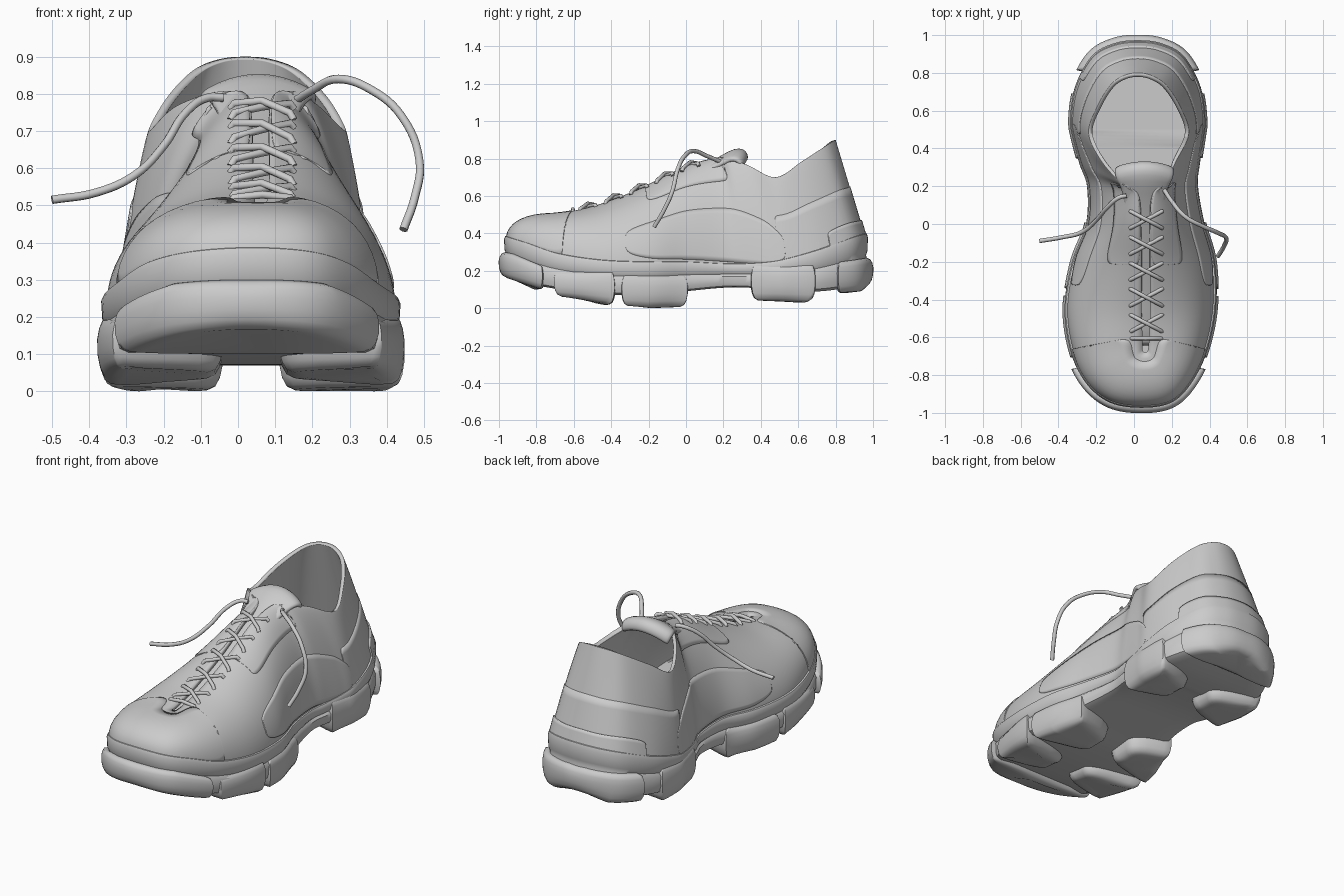
import bpy, bmesh, math
from mathutils import Vector

if "Cube" in bpy.data.objects:
    bpy.data.objects.remove(bpy.data.objects["Cube"])

# Stations from toe to heel:
# base y, left x, right x, sole bottom z, sole top z | opening y, left x, right x, z | wall roundness
ST = [
    (-.960, .04, .04, .17, .39, -.68, .06, .06, .505, .80),
    (-.935, -.12, .19, .16, .38, -.675, .05, .07, .505, .80),
    (-.84, -.24, .29, .13, .35, -.66, .045, .075, .508, .80),
    (-.68, -.32, .37, .10, .295, -.60, .045, .08, .52, .85),
    (-.45, -.355, .42, .075, .26, -.45, .04, .085, .56, 1.0),
    (-.20, -.315, .415, .07, .25, -.22, .04, .085, .65, 1.1),
    (0, -.24, .36, .09, .25, 0, .035, .085, .755, 1.15),
    (.20, -.235, .325, .11, .24, .16, .02, .10, .80, 1.2),
    (.32, -.275, .335, .11, .24, .21, -.06, .16, .805, 1.3),
    (.45, -.31, .355, .10, .25, .33, -.17, .22, .765, 1.5),
    (.55, -.325, .365, .09, .27, .48, -.24, .29, .70, 1.7),
    (.72, -.30, .34, .09, .32, .62, -.195, .245, .785, 1.8),
    (.88, -.215, .255, .11, .38, .735, -.125, .17, .86, 1.9),
    (.945, -.10, .14, .13, .40, .785, -.055, .095, .892, 2.0),
    (.96, .02, .02, .13, .405, .80, .02, .02, .90, 2.0),
]
right = [(r[2], r[0], r[3], r[4], r[7], r[5], r[8], r[9]) for r in ST]
left = [(r[1], r[0], r[3], r[4], r[6], r[5], r[8], r[9]) for r in ST]
RING = right + left[-2:0:-1]
K = len(RING)  # right side: s = 0..14, left side: s = 28 - t


def at(s):
    """Closed smooth interpolation of the stations."""
    i = math.floor(s)
    t = s - i
    a, b, c, d = (RING[(i + j) % K] for j in (-1, 0, 1, 2))
    return [.5 * (2*q + (r - p)*t + (2*p - 5*q + 4*r - w)*t*t + (3*q - p - 3*r + w)*t**3)
            for p, q, r, w in zip(a, b, c, d)]


def outline(s, off):
    """Plan outline moved outwards by off."""
    a, b, r = at(s - .15), at(s + .15), at(s)
    n = Vector((b[1] - a[1], a[0] - b[0])).normalized()
    return r[0] + n.x*off, r[1] + n.y*off


def surf(s, v):
    """Point on the upper: v = 0 at the sole, 1 at the opening."""
    r = at(s)
    th = min(max(v, 0), 1) * math.pi / 2
    a = 1 - max(math.cos(th), 0)**r[7]
    b = math.sin(th)**r[7]
    zb = r[3] - .04
    return Vector((r[0] + (r[4] - r[0])*a, r[1] + (r[5] - r[1])*a, zb + (r[6] - zb)*b))


def lerp_table(tab, y):
    for (a, p), (b, q) in zip(tab, tab[1:]):
        if y <= b:
            return p + (q - p) * max(0, (y - a) / (b - a))
    return tab[-1][1]


def build(name, rows, closed=True, caps="", thick=0, fix=False, angle=45):
    """Loft rows of points; caps: 'strip' bridges both halves, 'ngon' fills."""
    bm = bmesh.new()
    vs = [[bm.verts.new(p) for p in row] for row in rows]
    n = len(rows[0])
    for a, b in zip(vs, vs[1:]):
        for i in range(n if closed else n - 1):
            j = (i + 1) % n
            bm.faces.new((a[i], a[j], b[j], b[i]))
    for row in (vs[0], vs[-1]):
        if caps == "ngon":
            bm.faces.new(row)
        elif caps == "strip":
            bm.faces.new((row[0], row[1], row[-1]))
            bm.faces.new((row[n//2 - 1], row[n//2], row[n//2 + 1]))
            for i in range(1, n//2 - 1):
                bm.faces.new((row[i], row[i + 1], row[n - i - 1], row[n - i]))
    if fix:
        bmesh.ops.recalc_face_normals(bm, faces=bm.faces)
    me = bpy.data.meshes.new(name)
    bm.to_mesh(me)
    bm.free()
    ob = bpy.data.objects.new(name, me)
    bpy.context.collection.objects.link(ob)
    bpy.ops.object.select_all(action='DESELECT')
    ob.select_set(True)
    bpy.context.view_layer.objects.active = ob
    bpy.ops.object.shade_smooth_by_angle(angle=math.radians(angle))
    if thick:
        m = ob.modifiers.new("thickness", 'SOLIDIFY')
        m.thickness, m.offset = thick, -1
    return ob


def patch(name, s0, s1, v0, v1, off, n=8):
    """Thin overlay panel with rounded ends lying on the upper."""
    rows = []
    nu, nv = 48, 10
    for j in range(nv + 1):
        row = []
        for i in range(nu + 1):
            u = .5 - .5 * math.cos(math.pi * i / nu)
            h = max(.12, (1 - abs(2*u - 1)**n)**(1/n))
            s = s0 + (s1 - s0) * u
            v = (v0 + v1)/2 + (v1 - v0)/2 * h * (2*j/nv - 1)
            v = min(max(v, .02), .98)
            nor = (surf(s + .05, v) - surf(s - .05, v)).cross(surf(s, v + .015) - surf(s, v - .015))
            row.append(surf(s, v) + nor.normalized() * off)
        rows.append(row)
    build(name, rows, closed=False, thick=off + .008)


# Upper shell, open at the collar and along the lacing slit
N = 168
S = [K * i / N for i in range(N)]
build("upper", [[surf(s, j / 22) for s in S] for j in range(23)], thick=.022)

# Overlay panels
patch("toe_cap", -3.1, 3.1, .0, .93, .005, 14)
patch("heel_counter", 11.3, 16.7, .0, .29, .012, 12)
patch("heel_panel", 9.6, 18.4, .0, .52, .004, 12)
for side in ("right", "left"):
    f = (lambda t: t) if side == "right" else (lambda t: K - t)
    a, b = sorted((f(4.5), f(9.9)))
    patch(side + "_quarter_panel", a, b, .08, .42, .005, 4)
    a, b = sorted((f(5.0), f(7.5)))
    patch(side + "_lace_stay", a, b, .62, .98, .005)

# Midsole with a groove around it and an insole floor inside
rows = []
for off, f in ((-.1, 0), (-.02, 0), (.006, .06), (.014, .2), (.014, .46), (.002, .55),
               (.010, .64), (.013, .9), (.006, .98), (-.008, 1), (-.03, 1), (-.035, None)):
    row = []
    for s in S:
        r = at(s)
        x, y = outline(s, off)
        row.append((x, y, .25 if f is None else r[2] + f * (r[3] - r[2])))
    rows.append(row)
build("midsole", rows, caps="strip", fix=True)

# Outsole lugs
GROUND = [(-1, .165), (-.75, .10), (-.70, .06), (-.4, .025), (-.36, .012), (-.2, 0), (0, .005),
          (.34, .04), (.68, .03), (.78, .08), (.95, .09), (1.0, .12)]
TOE_TOP = [(-1, .30), (-.93, .29), (-.7, .205)]
HEEL_TOP = [(.75, .24), (1, .27)]


def lug(name, s0, s1, top, inner=None, off=.024, k=10):
    pts = [Vector(outline(s0 + (s1 - s0) * i / k, off)) for i in range(k + 1)]
    if inner is not None:
        ya, yb = pts[-1].y, pts[0].y
        pts += [Vector((inner, ya + (yb - ya) * q)) for q in (.2, .5, .8)]
    for _ in range(2):  # corner cutting rounds the plan shape
        nxt = pts[1:] + pts[:1]
        pts = [p for a, b in zip(pts, nxt) for p in (a*.75 + b*.25, a*.25 + b*.75)]
    xs, ys = [p.x for p in pts], [p.y for p in pts]
    c = Vector(((min(xs) + max(xs))/2, (min(ys) + max(ys))/2))
    rows = []
    for d, f in ((.075, 0), (.045, .01), (.022, .07), (.009, .2), (.001, .4), (0, .65),
                 (.006, .82), (.016, .94), (.04, 1)):
        row = []
        for p in pts:
            w = p - c
            q = p - w.normalized() * d
            g = lerp_table(GROUND, p.y)
            row.append((q.x, q.y, g + (lerp_table(top, p.y) - g) * f))
        rows.append(row)
    build(name, rows, caps="ngon", fix=True, angle=60)


lug("toe_lug", -2.7, 2.7, TOE_TOP, k=22, off=.042)
lug("heel_lug", 11.35, 16.65, HEEL_TOP, k=22, off=.042)
for name, t0, t1, top in (("ball_lug", 2.85, 4.33, .20), ("mid_lug", 4.36, 6.08, .18),
                          ("rear_lug", 8.15, 10.9, .24)):
    top = [(-1, top), (1, top)]
    lug("right_" + name, t0, t1, top, .11)
    lug("left_" + name, K - t1, K - t0, top, -.04)

# Padded tongue under the laces
rows = []
for y, z, w, k in ((-.66, .455, .06, .01), (-.45, .52, .08, .01), (-.22, .615, .09, .015),
                   (0, .72, .10, .02), (.12, .775, .11, .025), (.2, .825, .13, .04),
                   (.26, .855, .155, .05), (.305, .855, .165, .055), (.33, .83, .16, .055),
                   (.335, .79, .15, .05)):
    rows.append([(.055 + w*q, y - .03*q*q*(y > .22), z - k*q*q)
                 for q in (i/6 - 1 for i in range(13))])
tongue = build("tongue", rows, closed=False, thick=.03, angle=80)
m = tongue.modifiers.new("smooth", 'SUBSURF')
m.levels = m.render_levels = 1


# Laces
def lace(name, pts, radius=.0105, handle='AUTO'):
    cu = bpy.data.curves.new(name, 'CURVE')
    cu.dimensions = '3D'
    cu.bevel_depth, cu.bevel_resolution, cu.resolution_u = radius, 2, 6
    cu.use_fill_caps = True
    sp = cu.splines.new('BEZIER')
    sp.bezier_points.add(len(pts) - 1)
    for bp, p in zip(sp.bezier_points, pts):
        bp.co = p
        bp.handle_left_type = bp.handle_right_type = handle
    bpy.context.collection.objects.link(bpy.data.objects.new(name, cu))


RIDGE = [(r[5], r[8]) for r in ST[:9]]


def crossing(name, ya, yb, lift):
    """Lace running over the slit from the left eyelet to the right one."""
    pts = []
    for q, h in ((0, -.014), (.06, .002), (.5, lift), (.94, .002), (1, -.014)):
        y = ya + (yb - ya) * q
        pts.append((-.02 + .17 * q, y, lerp_table(RIDGE, y) + h))
    lace(name, pts, handle='VECTOR')


crossing("lace_bar", -.605, -.605, .010)
for i in range(5):
    y = -.57 + .137 * i
    crossing(f"lace_cross_a_{i}", y, y + .09, .004)
    crossing(f"lace_cross_b_{i}", y + .09, y, .02)

# Loose lace ends
lace("right_lace_end", [(.16, .18, .785), (.20, .12, .81), (.27, .04, .84), (.36, -.01, .81),
                        (.44, -.045, .74), (.488, -.075, .62), (.475, -.12, .52), (.445, -.17, .435)], .0115)
lace("left_lace_end", [(-.04, .15, .79), (-.08, .14, .79), (-.14, .09, .75), (-.20, .02, .66),
                       (-.28, -.045, .58), (-.38, -.07, .535), (-.5, -.09, .515)], .0115)
